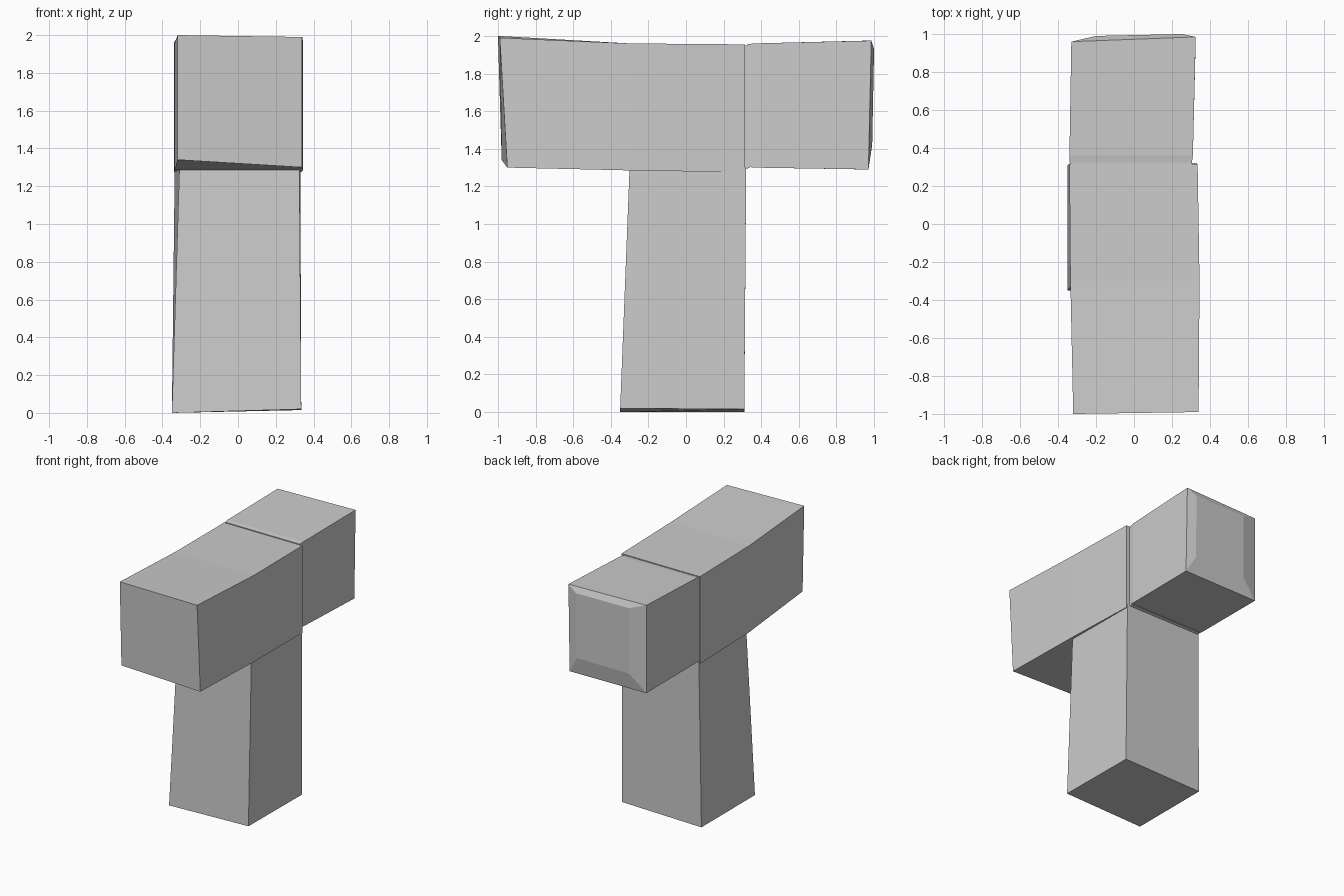
import bpy, bmesh

cube = bpy.data.objects.get("Cube")
if cube:
    bpy.data.objects.remove(cube, do_unlink=True)

grey = bpy.data.materials.new("plain grey")
grey.use_nodes = True
colour = (0.6, 0.6, 0.6, 1)
grey.diffuse_color = colour
grey.node_tree.nodes["Principled BSDF"].inputs["Base Color"].default_value = colour


def loft(name, axis, sections):
    """Skin four-cornered sections (position, corners, corner offsets) along an axis."""
    bm = bmesh.new()
    rings = []
    for position, corners, offsets in sections:
        ring = []
        for (a, b), offset in zip(corners, offsets):
            p = position + offset
            ring.append(bm.verts.new((a, p, b) if axis == "y" else (a, b, p)))
        rings.append(ring)
    for lower, upper in zip(rings, rings[1:]):
        for i in range(4):
            j = (i + 1) % 4
            bm.faces.new((lower[i], lower[j], upper[j], upper[i]))
    bm.faces.new(rings[0])
    bm.faces.new(rings[-1])
    bmesh.ops.recalc_face_normals(bm, faces=bm.faces)
    mesh = bpy.data.meshes.new(name)
    bm.to_mesh(mesh)
    bm.free()
    mesh.materials.append(grey)
    obj = bpy.data.objects.new(name, mesh)
    bpy.context.collection.objects.link(obj)
    return obj


def box(x0, x1, low, high):
    return (x0, low), (x1, low), (x1, high), (x0, high)


FLAT = (0, 0, 0, 0)

# Long front arm, with a leaning front face and a slight sag in the top
loft("front_arm", "y", [
    (-1, ((-0.32, 1.34), (0.34, 1.3), (0.34, 1.99), (-0.32, 2)), (0.02, 0.05, 0.01, 0)),
    (-0.3, box(-0.335, 0.345, 1.285, 1.96), FLAT),
    (0.315, box(-0.34, 0.335, 1.275, 1.955), FLAT),
])

# Narrow seam between the two arms
loft("arm_seam", "y", [
    (0.31, box(-0.335, 0.305, 1.29, 1.95), FLAT),
    (0.34, box(-0.335, 0.305, 1.3, 1.95), FLAT),
])

# Short back arm, with a shallow raised end
loft("back_arm", "y", [
    (0.325, box(-0.34, 0.305, 1.305, 1.955), FLAT),
    (0.36, box(-0.34, 0.31, 1.3, 1.96), FLAT),
    (0.97, box(-0.33, 0.325, 1.29, 1.975), (-0.01, 0, 0.015, -0.01)),
    (0.99, box(-0.2, 0.25, 1.42, 1.93), (0, 0, 0.01, 0)),
])

# Upright post, widening and sloping slightly at the foot
loft("post", "z", [
    (0, box(-0.35, 0.335, -0.35, 0.31), (0, 0.02, 0.015, 0)),
    (1.3, ((-0.31, -0.3), (0.325, -0.3), (0.33, 0.32), (-0.335, 0.32)), FLAT),
])
